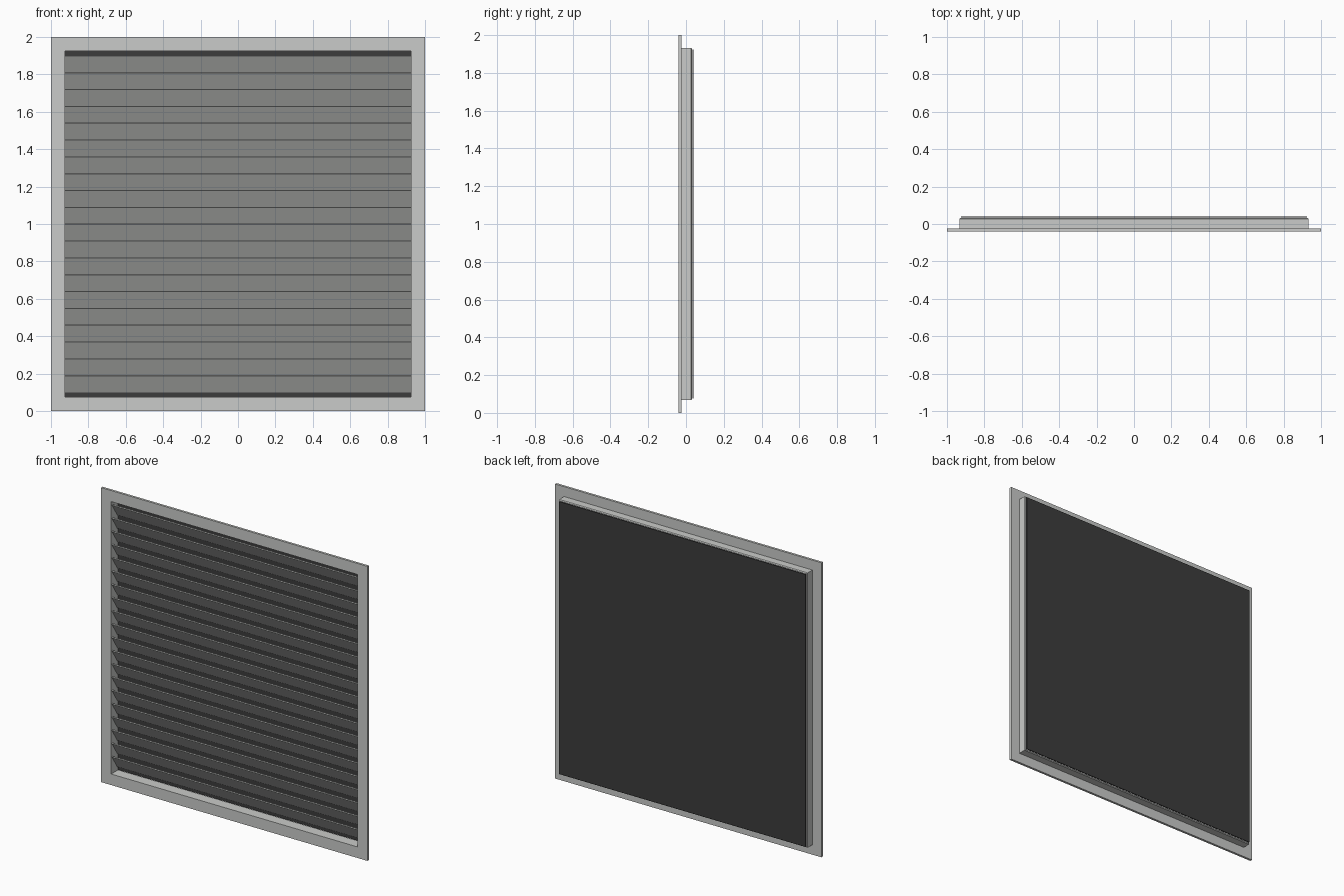
import bpy, bmesh

if "Cube" in bpy.data.objects:
    bpy.data.objects.remove(bpy.data.objects["Cube"])

CZ = 1.0          # centre height of the grille
HALF = 0.925      # half size of the opening


def material(name, rgb):
    m = bpy.data.materials.new(name)
    m.diffuse_color = (*rgb, 1)
    m.use_nodes = True
    m.node_tree.nodes["Principled BSDF"].inputs["Base Color"].default_value = m.diffuse_color
    return m


METAL = material("light grey metal", (0.59, 0.6, 0.585))
DARK = material("dark backing", (0.045, 0.045, 0.045))


def finish(name, bm, mat):
    bmesh.ops.recalc_face_normals(bm, faces=bm.faces[:])
    me = bpy.data.meshes.new(name)
    bm.to_mesh(me)
    bm.free()
    me.materials.append(mat)
    ob = bpy.data.objects.new(name, me)
    bpy.context.collection.objects.link(ob)
    return ob


def square_ring(name, profile, mat):
    """Sweep a closed (half size, y) profile round a square with mitred corners."""
    bm = bmesh.new()
    corners = [(-1, -1), (1, -1), (1, 1), (-1, 1)]
    loops = [[bm.verts.new((sx * h, y, CZ + sz * h)) for h, y in profile]
             for sx, sz in corners]
    n = len(profile)
    for i in range(4):
        a, b = loops[i], loops[(i + 1) % 4]
        for j in range(n):
            k = (j + 1) % n
            bm.faces.new((a[j], a[k], b[k], b[j]))
    return finish(name, bm, mat)


def bar_along_x(name, profile, half, mat):
    """Extrude a closed (y, z) profile along x."""
    bm = bmesh.new()
    ends = [[bm.verts.new((x, y, z)) for y, z in profile] for x in (-half, half)]
    bm.faces.new(ends[0])
    bm.faces.new(ends[1])
    n = len(profile)
    for j in range(n):
        k = (j + 1) % n
        bm.faces.new((ends[0][j], ends[0][k], ends[1][k], ends[1][j]))
    return finish(name, bm, mat)


# Flat front flange
square_ring("front_flange",
            [(1.0, -0.04), (1.0, -0.024), (HALF, -0.024), (HALF, -0.04)], METAL)

# Collar behind the flange, with a chamfered rear edge
square_ring("rear_collar",
            [(0.933, -0.024), (0.933, 0.027), (0.928, 0.033),
             (HALF, 0.033), (HALF, -0.024)], METAL)

# Sloping louvre blades, top edge forward
PITCH = 0.09
for i in range(20):
    top = 1.898 - i * PITCH
    y0, y1, low = -0.032, 0.026, top - PITCH
    ny, nz = 0.0059, 0.0038     # blade thickness, square to the slope
    bar_along_x(f"louvre_blade_{i + 1:02d}",
                [(y0, top), (y1, low), (y1 + ny, low + nz), (y0 + ny, top + nz)],
                HALF, METAL)

# Dark panel closing the back
bar_along_x("back_panel",
            [(0.034, CZ - HALF), (0.04, CZ - HALF), (0.04, CZ + HALF), (0.034, CZ + HALF)],
            HALF, DARK)
